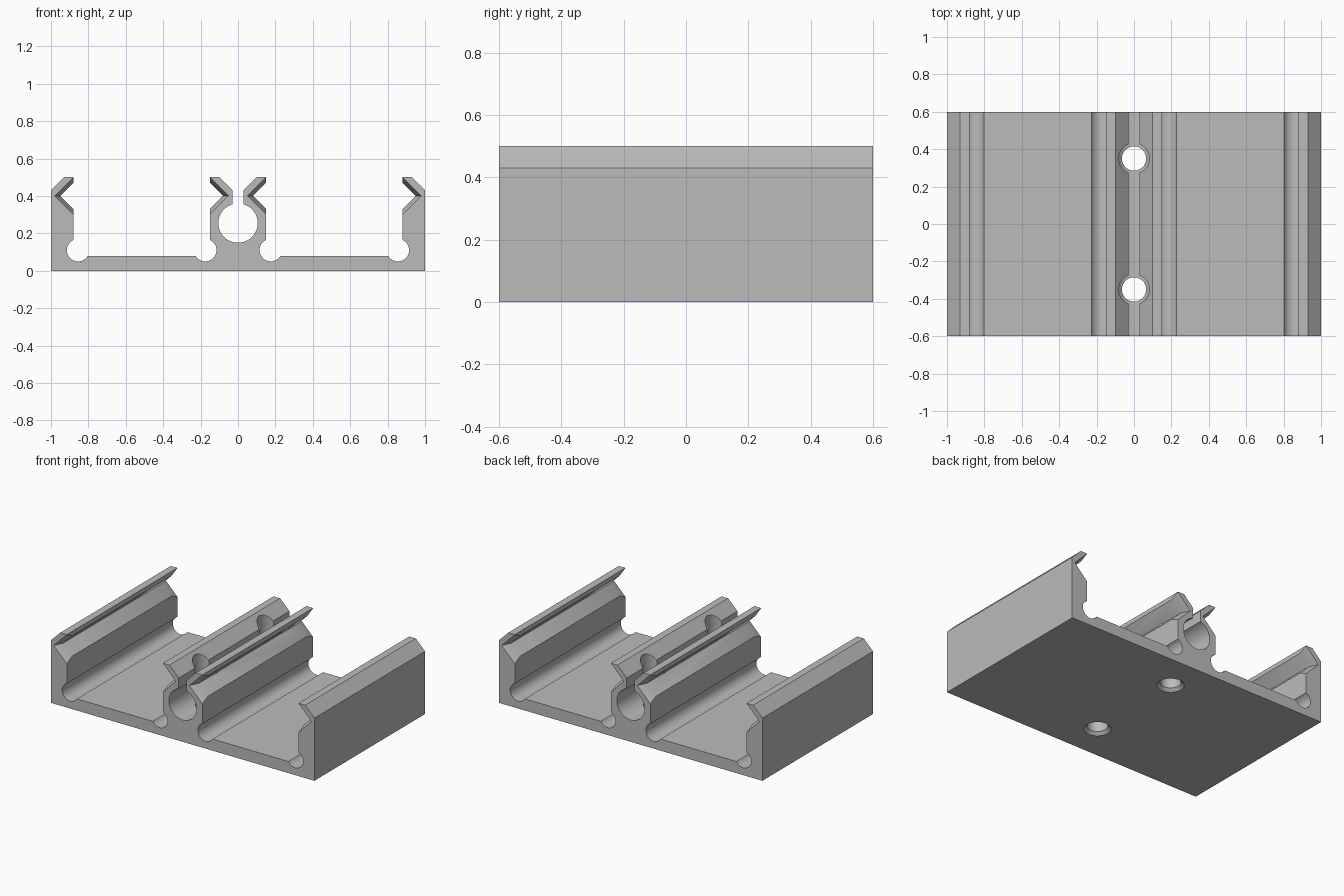
import bpy
import bmesh
from math import radians, sin, cos, acos, degrees

if "Cube" in bpy.data.objects:
    bpy.data.objects.remove(bpy.data.objects["Cube"])

metal = bpy.data.materials.new("plain grey")
metal.use_nodes = True
grey = (0.5, 0.5, 0.5, 1)
metal.diffuse_color = grey
metal.node_tree.nodes["Principled BSDF"].inputs["Base Color"].default_value = grey


def arc(cx, cz, r, start, end, steps):
    """Points along an arc, angles in degrees."""
    angles = [radians(start + (end - start) * i / steps) for i in range(steps + 1)]
    return [(cx + r * cos(a), cz + r * sin(a)) for a in angles]


def section(flare):
    """Cross-section of the rail; flare widens the snap grooves."""
    # Outer wall with hooked lip, groove and round undercut
    wall = [(1, 0.43), (0.93, 0.5), (0.88, 0.5), (0.88, 0.47 + flare),
            (0.95 + flare, 0.4), (0.88, 0.33 - flare)]
    wall += arc(0.855, 0.11, 0.06, degrees(acos(0.025 / 0.06)), -150, 24)
    # Central jaw is the same shape facing the other way
    jaw = [(1.03 - x, z) for x, z in reversed(wall)]
    # Round bore under the slot
    bore = arc(0, 0.255, 0.105, degrees(acos(0.03 / 0.105)), -90, 32)
    half = [(1, 0)] + wall + jaw + bore
    return half + [(-x, z) for x, z in reversed(half[:-1])]


# Extruded rail with flared groove ends
bm = bmesh.new()
rings = []
for y, flare in ((-0.6, 0.029), (-0.54, 0), (0.54, 0), (0.6, 0.029)):
    rings.append([bm.verts.new((x, y, z)) for x, z in section(flare)])
for a, b in zip(rings, rings[1:]):
    for i in range(len(a)):
        bm.faces.new((a[i - 1], a[i], b[i], b[i - 1]))
bm.faces.new(rings[0])
bm.faces.new(rings[-1][::-1])
bmesh.ops.recalc_face_normals(bm, faces=bm.faces)
mesh = bpy.data.meshes.new("clip_rail")
bm.to_mesh(mesh)
bm.free()
rail = bpy.data.objects.new("clip_rail", mesh)
bpy.context.collection.objects.link(rail)
mesh.materials.append(metal)


def drill(y):
    """Stepped cutter: bottom countersink, screw hole, clearance through the jaws."""
    steps = [(0.09, -0.005), (0.065, 0.02), (0.065, 0.2), (0.082, 0.2), (0.082, 0.6)]
    bm = bmesh.new()
    n = 40
    loops = [[bm.verts.new((x, y + dy, z)) for x, dy in arc(0, 0, r, 0, 360 - 360 / n, n - 1)]
             for r, z in steps]
    for a, b in zip(loops, loops[1:]):
        for i in range(n):
            bm.faces.new((a[i - 1], a[i], b[i], b[i - 1]))
    bm.faces.new(loops[0][::-1])
    bm.faces.new(loops[-1])
    bmesh.ops.recalc_face_normals(bm, faces=bm.faces)
    me = bpy.data.meshes.new("hole_cutter")
    bm.to_mesh(me)
    bm.free()
    me.materials.append(metal)
    cutter = bpy.data.objects.new("hole_cutter", me)
    bpy.context.collection.objects.link(cutter)
    cutter.hide_render = True
    return cutter


# Screw holes
bpy.ops.object.select_all(action="DESELECT")
rail.select_set(True)
bpy.context.view_layer.objects.active = rail
for y in (-0.35, 0.35):
    cutter = drill(y)
    mod = rail.modifiers.new("screw_hole", "BOOLEAN")
    mod.operation = "DIFFERENCE"
    mod.solver = "EXACT"
    mod.object = cutter
    bpy.ops.object.modifier_apply(modifier=mod.name)
    bpy.data.objects.remove(cutter)

bpy.ops.object.shade_smooth_by_angle(angle=radians(25))
